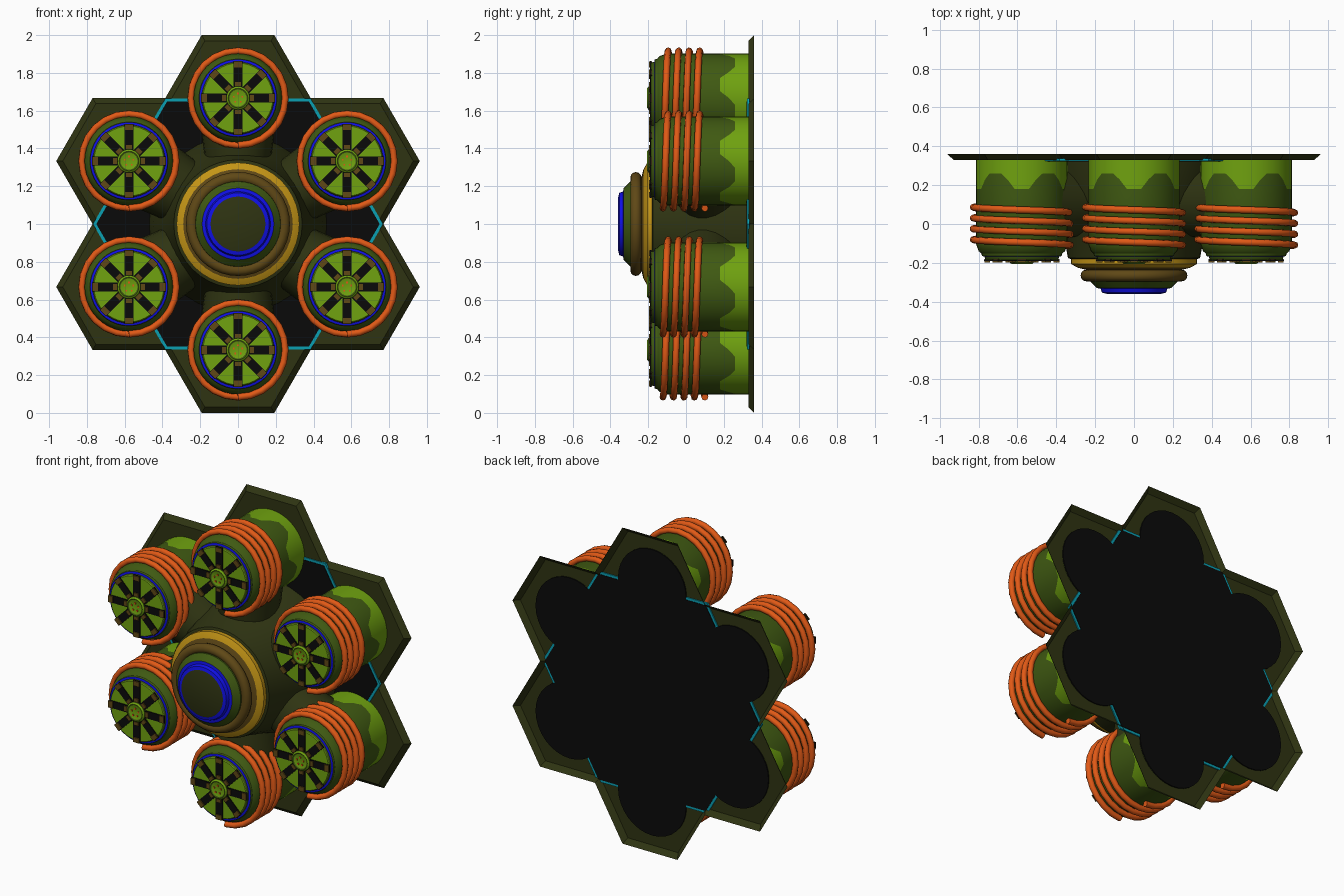
import bpy, bmesh, math
from mathutils import Vector, Matrix

if "Cube" in bpy.data.objects:
    bpy.data.objects.remove(bpy.data.objects["Cube"])

def mat(name, r, g, b):
    m = bpy.data.materials.new(name)
    m.diffuse_color = (r, g, b, 1)
    m.use_nodes = True
    m.node_tree.nodes["Principled BSDF"].inputs["Base Color"].default_value = m.diffuse_color
    return m

ORANGE = mat("orange coil", 0.75, 0.10, 0.008)
LIME = mat("bright green", 0.16, 0.36, 0.005)
GREEN = mat("olive green", 0.05, 0.10, 0.006)
DARK = mat("dark olive", 0.028, 0.034, 0.006)
BLACK = mat("black", 0.003, 0.003, 0.003)
BLUE = mat("blue", 0.005, 0.005, 0.8)
CYAN = mat("cyan", 0.003, 0.35, 0.45)
GOLD = mat("gold", 0.55, 0.30, 0.008)
BROWN = mat("brown", 0.115, 0.065, 0.008)

def finish(bm, name, mats, smooth=True, recalc=True):
    if recalc:
        bmesh.ops.recalc_face_normals(bm, faces=bm.faces)
    me = bpy.data.meshes.new(name)
    bm.to_mesh(me)
    bm.free()
    for m in mats:
        me.materials.append(m)
    ob = bpy.data.objects.new(name, me)
    bpy.context.collection.objects.link(ob)
    if smooth:
        bpy.ops.object.select_all(action='DESELECT')
        ob.select_set(True)
        bpy.context.view_layer.objects.active = ob
        bpy.ops.object.shade_smooth_by_angle(angle=math.radians(32))
    return ob

def lathe(name, profile, mats, bands, segs=32, wave=None):
    """Revolve (radius, y) points round the y axis; bands = material per strip."""
    bm = bmesh.new()
    rings = []
    for k, (r, y) in enumerate(profile):
        ring = []
        for i in range(segs):
            a = 2 * math.pi * i / segs
            yy = y - (wave(a) if wave and k == 1 else 0)
            ring.append(bm.verts.new((r * math.cos(a), yy, r * math.sin(a))))
        rings.append(ring)
    for k in range(len(rings) - 1):
        for i in range(segs):
            j = (i + 1) % segs
            f = bm.faces.new((rings[k][i], rings[k][j], rings[k + 1][j], rings[k + 1][i]))
            f.material_index = bands[k]
    bm.faces.new(rings[0]).material_index = bands[0]
    bm.faces.new(rings[-1]).material_index = bands[-1]
    return finish(bm, name, mats)

def torus(name, R, r, y, m):
    bpy.ops.mesh.primitive_torus_add(major_radius=R, minor_radius=r, major_segments=40,
                                     minor_segments=12, location=(0, y, 1),
                                     rotation=(math.pi / 2, 0, 0))
    ob = bpy.context.object
    ob.name = name
    ob.data.materials.append(m)
    bpy.ops.object.shade_smooth()

A = 1 / 3                    # hexagon apothem
R = 2 * A / math.sqrt(3)     # hexagon circumradius
def polar(r, deg):
    return Vector((r * math.cos(math.radians(deg)), 0, r * math.sin(math.radians(deg))))
UP = Vector((0, 0, 1))
angles = [30 + 60 * k for k in range(6)]

# Back plate: outline of the hexagon cluster with a slanted rim, open behind
bm = bmesh.new()
outer, inner = [], []
for a in angles:
    c = polar(2 * A, a)
    for p, s in ((c + polar(R, a - 30), 0.91), (c + polar(R, a + 30), 0.91)):
        outer.append(p)
        inner.append(c + (p - c) * s)
    n = polar(2 * R, a + 30)
    outer.append(n)
    inner.append(n * 0.955)
ov = [bm.verts.new(p + UP + Vector((0, 0.36, 0))) for p in outer]
iv = [bm.verts.new(p + UP + Vector((0, 0.33, 0))) for p in inner]
for i in range(18):
    j = (i + 1) % 18
    bm.faces.new((ov[i], ov[j], iv[j], iv[i]))
bm.faces.new(iv)
finish(bm, "hex_rim_plate", [DARK], smooth=False)

# Large black hexagon panel with a cyan border
def hexagon(name, r, y0, y1, mats):
    bm = bmesh.new()
    rings = [[bm.verts.new(polar(r, 60 * k) + UP + Vector((0, y, 0))) for k in range(6)]
             for y in (y0, y1)]
    for ring in rings:
        bm.faces.new(ring)
    for i in range(6):
        j = (i + 1) % 6
        bm.faces.new((rings[0][i], rings[0][j], rings[1][j], rings[1][i]))
    finish(bm, name, mats, smooth=False)
hexagon("cyan_border", 0.768, 0.324, 0.337, [CYAN])
hexagon("black_panel", 0.750, 0.321, 0.340, [BLACK])

# Central hub: flared body and stepped nose
hub = lathe("hub_body", [(0.47, 0.322), (0.45, 0.2), (0.39, 0.03), (0.35, -0.12), (0.34, -0.175),
                         (0.325, -0.18), (0.325, -0.205), (0.29, -0.225), (0.23, -0.24),
                         (0.225, -0.295), (0.19, -0.33), (0.172, -0.333), (0.165, -0.353),
                         (0.145, -0.358), (0.14, -0.36)],
            [DARK, GOLD, BROWN, GREEN, BLUE],
            [0, 0, 0, 0, 0, 1, 1, 2, 3, 3, 4, 4, 4, 0], segs=40)
hub.location = UP
torus("hub_brown_ring", 0.245, 0.03, -0.265, BROWN)

# Arms from the hub to the pods
for a in angles:
    bm = bmesh.new()
    bmesh.ops.create_cone(bm, cap_ends=True, segments=24, radius1=0.16, radius2=0.21, depth=0.4)
    ob = finish(bm, "hub_arm", [DARK])
    d = polar(1, a)
    ob.matrix_world = Matrix.Translation(d * 0.42 + UP + Vector((0, 0.11, 0))) @ \
        d.to_track_quat('Z', 'Y').to_matrix().to_4x4()

# Pod body: bright green base with pointed edge, olive barrel, blue ring
def points(a):
    step = 2 * math.pi / 5
    d = (a - math.pi / 2 + step / 2) % step - step / 2
    return 0.08 * min(1, max(0, (0.42 - abs(d)) / 0.26))
parts = [lathe("pod_body", [(0.235, 0.335), (0.235, 0.26), (0.235, -0.105), (0.222, -0.14),
                            (0.208, -0.152), (0.205, -0.165), (0.192, -0.168), (0.188, -0.182),
                            (0.185, -0.185)],
               [LIME, GREEN, BLUE], [0, 1, 1, 1, 1, 2, 1, 0], segs=40, wave=points)]

# Pod black rear disc
parts.append(lathe("pod_rear_disc", [(0.238, 0.333), (0.238, 0.34)], [BLACK], [0]))

# Pod face: eight black slots with brown end blocks
bm = bmesh.new()
for k in range(8):
    rot = Matrix.Rotation(math.pi / 4 * k, 4, 'Y')
    for x, y, sx, sy, sz, mi in ((0.125, -0.186, 0.14, 0.008, 0.046, 0),
                                 (0.178, -0.188, 0.03, 0.018, 0.042, 1),
                                 (0.074, -0.188, 0.022, 0.018, 0.032, 1)):
        m = rot @ Matrix.Translation((x, y, 0)) @ Matrix.Diagonal((sx, sy, sz, 1))
        new = bmesh.ops.create_cube(bm, size=1, matrix=m)["verts"]
        for f in {f for v in new for f in v.link_faces}:
            f.material_index = mi
parts.append(finish(bm, "pod_slots", [BLACK, BROWN], smooth=False))

# Pod centre boss with small orange studs
parts.append(lathe("pod_boss", [(0.062, -0.18), (0.062, -0.198), (0.052, -0.206), (0.045, -0.202)],
                   [LIME, GREEN], [1, 0, 1, 0], segs=24))
bm = bmesh.new()
for k in range(5):
    p = polar(0.024, 90 + 72 * k)
    bmesh.ops.create_cube(bm, size=0.009, matrix=Matrix.Translation((p.x, -0.202, p.z)))
parts.append(finish(bm, "pod_studs", [ORANGE], smooth=False))

# Pod coil: four-turn helix
cu = bpy.data.curves.new("pod_coil", 'CURVE')
cu.dimensions = '3D'
cu.bevel_depth = 0.018
cu.bevel_resolution = 2
cu.use_fill_caps = True
sp = cu.splines.new('POLY')
N = 24 * 4
sp.points.add(N)
for i in range(N + 1):
    p = polar(0.25, -90 + 15 * i)
    sp.points[i].co = (p.x, -0.122 + 0.222 * i / N, p.z, 1)
coil = bpy.data.objects.new("pod_coil", cu)
bpy.context.collection.objects.link(coil)
bpy.ops.object.select_all(action='DESELECT')
coil.select_set(True)
bpy.context.view_layer.objects.active = coil
bpy.ops.object.convert(target='MESH')
coil = bpy.context.object
coil.data.materials.clear()
coil.data.materials.append(ORANGE)
bpy.ops.object.shade_smooth()
parts.append(coil)

# Place the six pods
for k, a in enumerate(angles):
    for ob in parts:
        o = ob if k == 0 else ob.copy()
        if k:
            bpy.context.collection.objects.link(o)
        o.location = polar(2 * A, a) + UP
